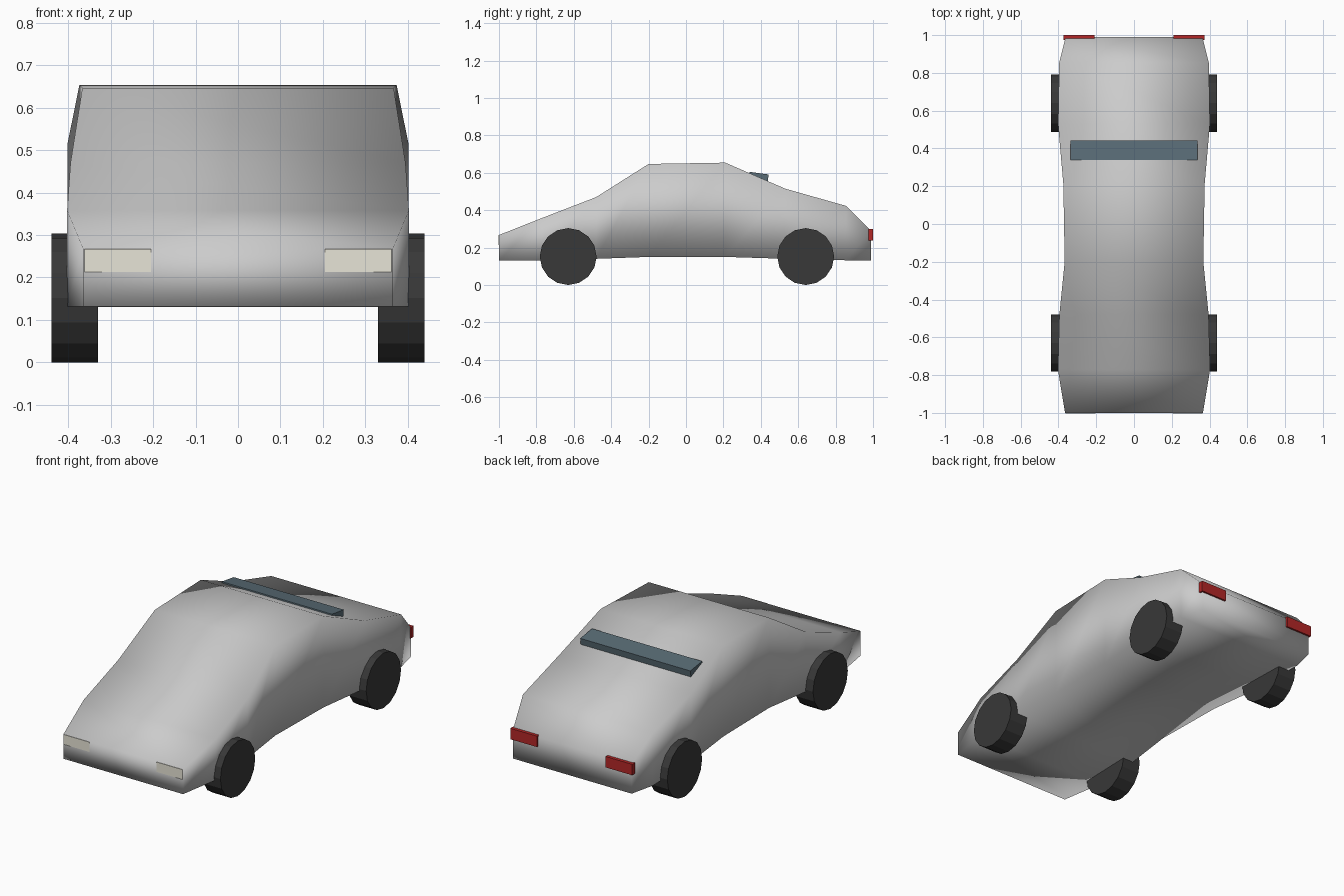
import bpy, bmesh, math

if "Cube" in bpy.data.objects:
    bpy.data.objects.remove(bpy.data.objects["Cube"])

def paint(obj, name, rgb):
    mat = bpy.data.materials.get(name) or bpy.data.materials.new(name)
    mat.diffuse_color = (*rgb, 1)
    mat.use_nodes = True
    mat.node_tree.nodes["Principled BSDF"].inputs["Base Color"].default_value = mat.diffuse_color
    obj.data.materials.append(mat)

def box(name, x, y, z, color):
    """Box from x, y, z ranges."""
    spans = (x, y, z)
    bpy.ops.mesh.primitive_cube_add(size=1, location=[(a + b) / 2 for a, b in spans])
    obj = bpy.context.object
    obj.name = name
    obj.scale = [b - a for a, b in spans]
    paint(obj, *color)
    return obj

# Body: rectangular sections (y, half width, bottom, top) joined nose to tail
sections = [(-1.0, 0.365, 0.132, 0.267), (-0.77, 0.403, 0.132, 0.358),
            (-0.48, 0.395, 0.14, 0.47), (-0.2, 0.367, 0.15, 0.647),
            (0.21, 0.374, 0.15, 0.654), (0.53, 0.402, 0.14, 0.515),
            (0.855, 0.396, 0.132, 0.423), (0.99, 0.362, 0.13, 0.29)]
bm = bmesh.new()
rings = [[bm.verts.new(p) for p in ((-w, y, b), (w, y, b), (w, y, t), (-w, y, t))]
         for y, w, b, t in sections]
for r, s in zip(rings, rings[1:]):
    for i in range(4):
        j = (i + 1) % 4
        bm.faces.new((r[i], r[j], s[j], s[i]))
bm.faces.new(rings[0])
bm.faces.new(rings[-1])
bmesh.ops.recalc_face_normals(bm, faces=bm.faces)
for f in bm.faces:
    f.smooth = True
mesh = bpy.data.meshes.new("body")
bm.to_mesh(mesh)
bm.free()
body = bpy.data.objects.new("body", mesh)
bpy.context.collection.objects.link(body)

# Wheels
for end, y in (("front", -0.63), ("rear", 0.64)):
    for side, s in (("left", -1), ("right", 1)):
        bpy.ops.mesh.primitive_cylinder_add(vertices=16, radius=0.152, depth=0.11,
                                            location=(s * 0.385, y, 0.152),
                                            rotation=(0, math.pi / 2, 0))
        wheel = bpy.context.object
        wheel.name = f"{end}_{side}_wheel"
        paint(wheel, "rubber", (0.04, 0.04, 0.04))

# Lights
for side, s in (("left", -1), ("right", 1)):
    box(f"{side}_headlight", sorted((s * 0.205, s * 0.362)), (-1.002, -0.98),
        (0.213, 0.267), ("headlight", (0.8, 0.78, 0.68)))
    box(f"{side}_tail_light", sorted((s * 0.21, s * 0.372)), (0.975, 1.0),
        (0.238, 0.298), ("tail_light", (0.45, 0.02, 0.02)))

# Rear window slab, slightly tilted
window = box("rear_window", (-0.336, 0.336), (0.336, 0.44), (0.562, 0.598),
             ("glass", (0.1, 0.15, 0.18)))
window.rotation_euler.x = math.radians(-8)
